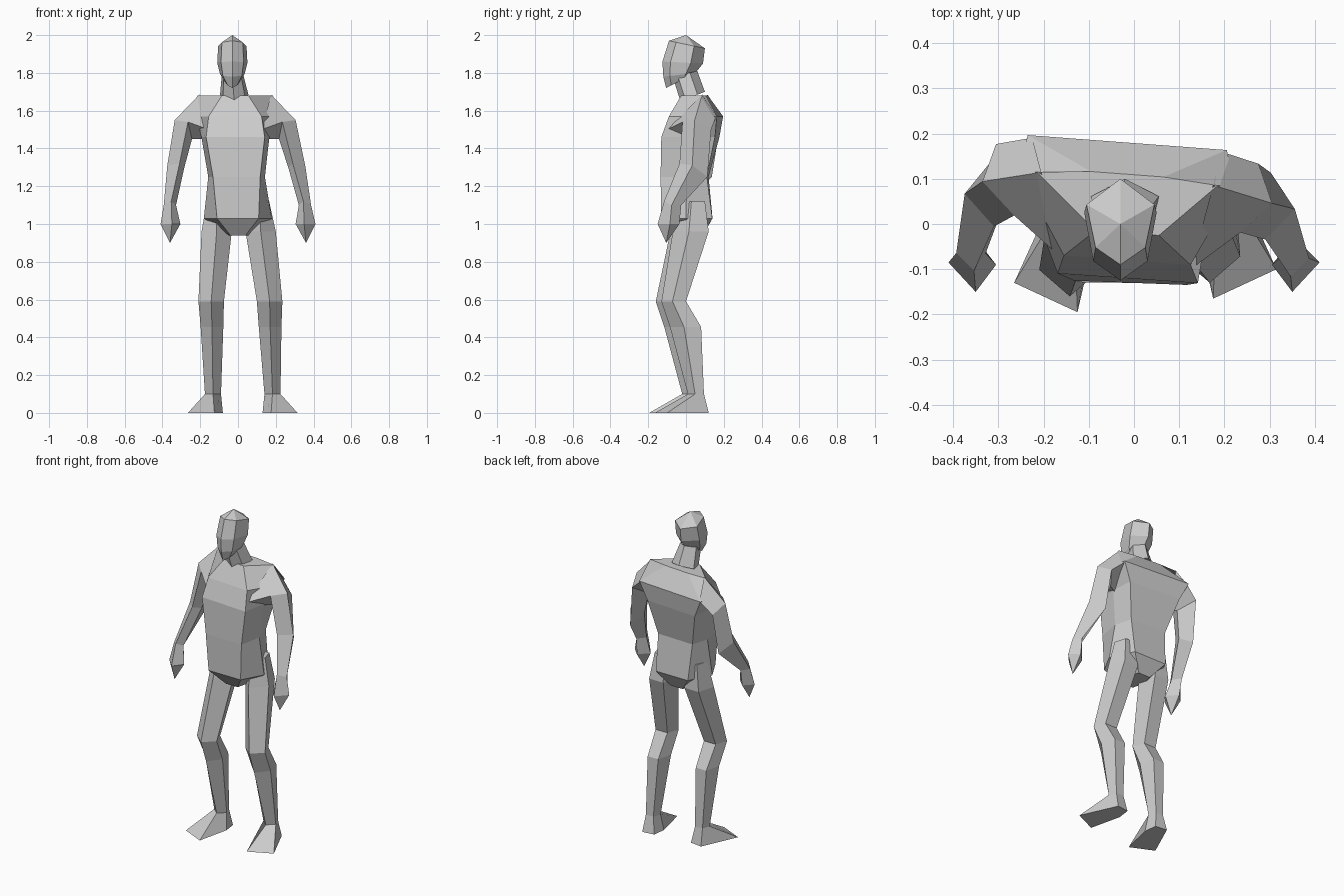
import bpy
import bmesh
from mathutils import Vector

default_cube = bpy.data.objects.get("Cube")
if default_cube:
    bpy.data.objects.remove(default_cube, do_unlink=True)

grey = bpy.data.materials.new("plain grey")
grey.use_nodes = True
colour = (0.6, 0.6, 0.6, 1)
grey.diffuse_color = colour
grey.node_tree.nodes["Principled BSDF"].inputs["Base Color"].default_value = colour


def clamp(value):
    return max(0, min(1, value))


def turn_upper_body(point):
    """Twist the chest and shoulders slightly around the vertical axis."""
    x, y, z = point
    amount = clamp((z - 1) * 2)
    return Vector((x - 0.015 * amount, y - 0.075 * x * amount, z))


def step_right_leg(point):
    """Bring the right leg forward and closer to the middle."""
    x, y, z = point
    amount = clamp(1.1 - z)
    return Vector((x + 0.05 * amount, y - 0.03 * clamp(amount * 3), z))


def keep(point):
    return Vector(point)


def mirrored(rings):
    return [[(-x, y, z) for x, y, z in ring] for ring in rings]


def loft(name, rings, pose=keep, end_tip=None, start_tip=None):
    """Skin a list of equal point rings, closing each end with a cap or a tip."""
    bm = bmesh.new()
    loops = [[bm.verts.new(pose(p)) for p in ring] for ring in rings]
    count = len(loops[0])
    for upper, lower in zip(loops, loops[1:]):
        for i in range(count):
            j = (i + 1) % count
            bm.faces.new((upper[i], upper[j], lower[j], lower[i]))
    for loop, tip in ((loops[0], start_tip), (loops[-1], end_tip)):
        if tip is None:
            bm.faces.new(loop)
            continue
        apex = bm.verts.new(pose(tip))
        for i in range(count):
            bm.faces.new((loop[i], loop[(i + 1) % count], apex))
    bmesh.ops.recalc_face_normals(bm, faces=bm.faces[:])
    mesh = bpy.data.meshes.new(name)
    bm.to_mesh(mesh)
    bm.free()
    mesh.materials.append(grey)
    obj = bpy.data.objects.new(name, mesh)
    bpy.context.collection.objects.link(obj)
    return obj


def torso_ring(z, front, side, back):
    """Six points from (half width, y) pairs at the front, side and back."""
    left = [(x, y, z) for x, y in (front, side, back)]
    return left + [(-x, y, z) for x, y, z in reversed(left)]


def head_ring(middle, z, front, back, front_half, back_half, tilt=0):
    """Six points with a ridge down the face and another down the back."""
    def at(x, part):
        return (middle + x, front + (back - front) * part, z + tilt * part)
    return [at(0, 0), at(front_half, 0.2), at(back_half, 0.7),
            at(0, 1), at(-back_half, 0.7), at(-front_half, 0.2)]


def leg_ring(z, inner, outer, front, back):
    """Five points: a front ridge, two sides and a flat back."""
    def at(across, along):
        return (inner + (outer - inner) * across,
                front + (back - front) * along, z)
    return [at(0.5, 0), at(1, 0.45), at(0.8, 1), at(0.2, 1), at(0, 0.45)]


# Torso, from the shoulders down to the crotch
loft("torso", [
    torso_ring(1.68, (0.07, -0.02), (0.2, 0.1), (0.08, 0.11)),
    torso_ring(1.57, (0.14, -0.08), (0.24, 0.1), (0.22, 0.18)),
    torso_ring(1.46, (0.155, -0.12), (0.18, 0.03), (0.17, 0.165)),
    torso_ring(1.25, (0.125, -0.13), (0.15, 0.01), (0.12, 0.115)),
    torso_ring(1.03, (0.11, -0.13), (0.18, 0.0), (0.11, 0.14)),
    torso_ring(0.94, (0.04, -0.06), (0.06, 0.02), (0.04, 0.09)),
], turn_upper_body)

# Neck and head
loft("neck", [
    head_ring(-0.03, 1.78, -0.07, 0.06, 0.045, 0.055, tilt=0.03),
    head_ring(-0.02, 1.65, -0.03, 0.1, 0.06, 0.075, tilt=0.05),
])
loft("head", [
    head_ring(-0.03, 1.97, -0.09, 0.1, 0.055, 0.075, tilt=-0.04),
    head_ring(-0.03, 1.86, -0.125, 0.09, 0.06, 0.08, tilt=-0.01),
    head_ring(-0.03, 1.78, -0.12, 0.05, 0.05, 0.065, tilt=0.02),
    head_ring(-0.03, 1.72, -0.105, 0.03, 0.025, 0.05, tilt=0.07),
], start_tip=(-0.03, 0, 2))

# Arms: each ring runs front, outer, back, inner; the hand ends in a tip
arm = [
    [(0.14, -0.09, 1.5), (0.19, 0.1, 1.685), (0.21, 0.175, 1.57), (0.17, 0.03, 1.45)],
    [(0.25, 0.0, 1.54), (0.32, 0.07, 1.55), (0.29, 0.155, 1.5), (0.23, 0.07, 1.45)],
    [(0.3, -0.02, 1.32), (0.365, 0.05, 1.31), (0.31, 0.125, 1.25), (0.275, 0.04, 1.3)],
    [(0.35, -0.11, 1.12), (0.39, -0.07, 1.1), (0.36, -0.02, 1.1), (0.325, -0.07, 1.1)],
    [(0.35, -0.15, 1.0), (0.41, -0.085, 1.0), (0.36, -0.035, 1.0), (0.305, -0.09, 1.0)],
]
fingertip = (0.36, -0.105, 0.9)
loft("left_arm", arm, turn_upper_body, end_tip=fingertip)
loft("right_arm", mirrored(arm), turn_upper_body,
     end_tip=mirrored([[fingertip]])[0][0])

# Legs, with a bent knee and a full calf
leg = [
    leg_ring(1.12, 0.06, 0.165, -0.03, 0.1),
    leg_ring(0.96, 0.04, 0.2, -0.07, 0.12),
    leg_ring(0.59, 0.1, 0.235, -0.13, 0.0),
    leg_ring(0.455, 0.11, 0.23, -0.085, 0.08),
    leg_ring(0.1, 0.14, 0.225, 0.01, 0.095),
]
# Feet: wedges from the ankle to a turned-out sole
sole = [(0.175, -0.165, 0), (0.315, -0.1, 0), (0.215, 0.12, 0),
        (0.14, 0.11, 0), (0.13, 0.03, 0)]
foot = [leg[-1], sole]

for side, shape, pose in (("left", list, keep), ("right", mirrored, step_right_leg)):
    loft(side + "_leg", shape(leg), pose)
    loft(side + "_foot", shape(foot), pose)
